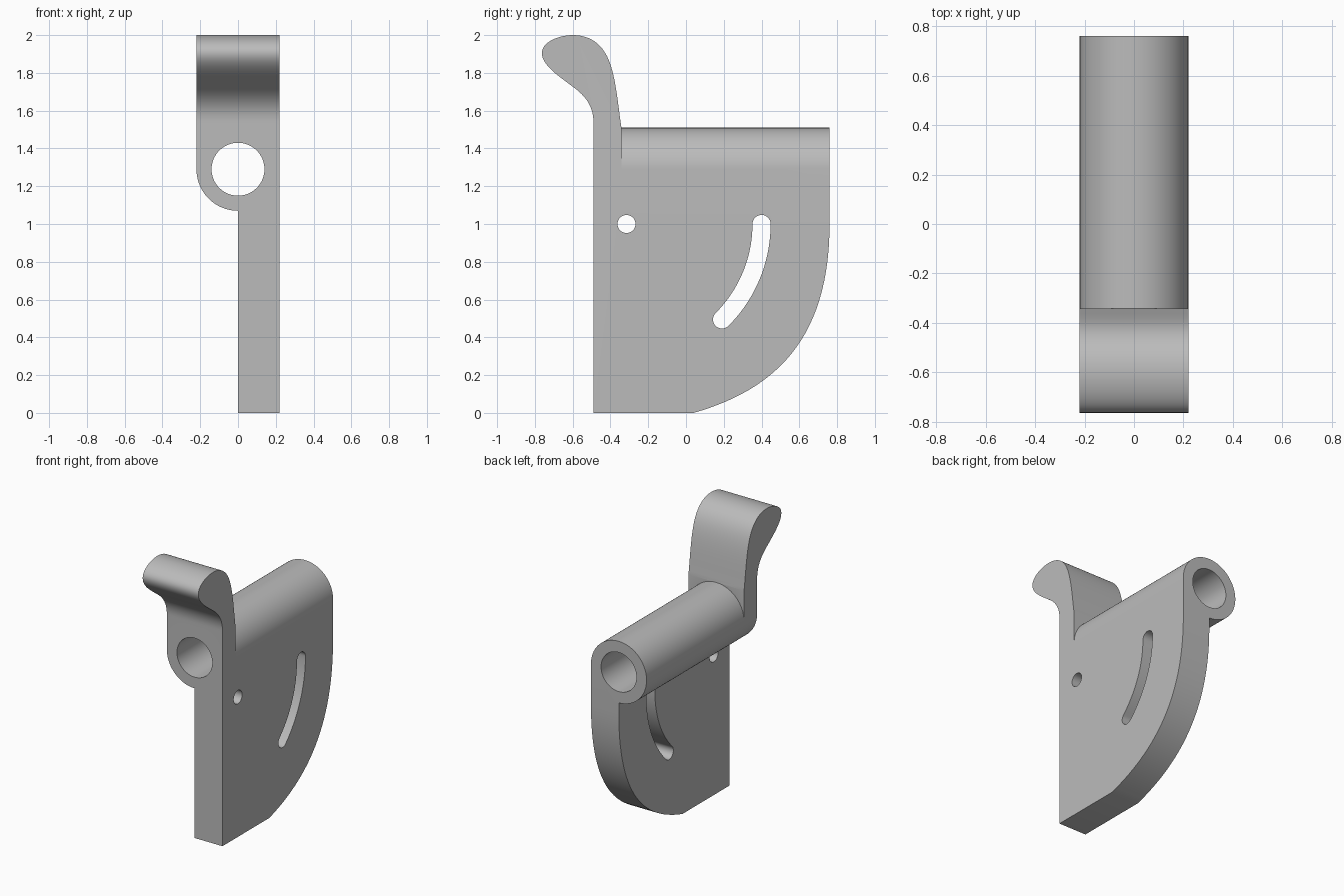
import bpy, bmesh, math
from mathutils import Vector

if "Cube" in bpy.data.objects:
    bpy.data.objects.remove(bpy.data.objects["Cube"])

grey = bpy.data.materials.new("plain grey")
grey.diffuse_color = (0.5, 0.5, 0.5, 1)
grey.use_nodes = True
grey.node_tree.nodes["Principled BSDF"].inputs["Base Color"].default_value = grey.diffuse_color


def bezier(p0, p1, p2, p3, n=14):
    """Points on a cubic curve, without the last one."""
    p0, p1, p2, p3 = map(Vector, (p0, p1, p2, p3))
    return [tuple(p0 * (1 - t) ** 3 + p1 * 3 * t * (1 - t) ** 2
                  + p2 * 3 * t * t * (1 - t) + p3 * t ** 3)
            for t in (i / n for i in range(n))]


def arc(cx, cy, r, a0, a1, n):
    return [(cx + r * math.cos(math.radians(a0 + (a1 - a0) * i / n)),
             cy + r * math.sin(math.radians(a0 + (a1 - a0) * i / n))) for i in range(n + 1)]


def extrude(name, profile, axis, lo, hi):
    """Prism from a 2D outline: (y, z) along x or (x, z) along y."""
    bm = bmesh.new()
    place = (lambda p, d: (d, p[0], p[1])) if axis == 'x' else (lambda p, d: (p[0], d, p[1]))
    a = [bm.verts.new(place(p, lo)) for p in profile]
    b = [bm.verts.new(place(p, hi)) for p in profile]
    bm.faces.new(a)
    bm.faces.new(b[::-1])
    for i in range(len(a)):
        j = (i + 1) % len(a)
        bm.faces.new((a[i], b[i], b[j], a[j]))
    bmesh.ops.recalc_face_normals(bm, faces=bm.faces)
    mesh = bpy.data.meshes.new(name)
    bm.to_mesh(mesh)
    bm.free()
    mesh.materials.append(grey)
    ob = bpy.data.objects.new(name, mesh)
    bpy.context.collection.objects.link(ob)
    return ob


def boolean(ob, other, operation):
    mod = ob.modifiers.new(operation.lower(), 'BOOLEAN')
    mod.operation, mod.solver, mod.object = operation, 'EXACT', other
    bpy.context.view_layer.objects.active = ob
    bpy.ops.object.modifier_apply(modifier=mod.name)
    bpy.data.objects.remove(other)


W, TZ = 0.22, 1.29          # half width, tube axis height
FRONT, BACK = -0.49, 0.76

# Plate with the tube along its top edge
section = arc(0, TZ, W, 0, 270, 60) + [(0, 0), (W, 0)]
bracket = extrude("bracket", section, 'y', FRONT, BACK)

# Rounded lower back corner
corner = bezier((0.04, 0), (0.46, 0.12), (0.76, 0.38), (BACK, 1.0), 28)
corner += [(BACK, 1.0), (1, 1.0), (1, -0.2), (-0.03, -0.2), (0.02, -0.01)]
boolean(bracket, extrude("corner_cutter", corner, 'x', -0.5, 0.5), 'DIFFERENCE')

# Curled finger lever
finger = [(FRONT, TZ)]
finger += bezier((FRONT, 1.54), (-0.49, 1.62), (-0.53, 1.675), (-0.59, 1.72))
finger += bezier((-0.59, 1.72), (-0.67, 1.78), (-0.763, 1.84), (-0.763, 1.905))
finger += bezier((-0.763, 1.905), (-0.763, 1.965), (-0.67, 2.0), (-0.6, 2.0))
finger += bezier((-0.6, 2.0), (-0.50, 2.0), (-0.435, 1.945), (-0.402, 1.85))
finger += bezier((-0.402, 1.85), (-0.37, 1.76), (-0.36, 1.63), (-0.342, 1.51))
finger += [(-0.342, 1.51), (-0.342, TZ)]
boolean(bracket, extrude("finger", finger, 'x', -W, W), 'UNION')

# Tube bore
bore = arc(0, TZ, 0.14, 0, 360, 64)[:-1]
boolean(bracket, extrude("bore_cutter", bore, 'y', -1, 1), 'DIFFERENCE')

# Pivot hole and the curved slot around it
R = 0.048
px, pz, sweep, reach = -0.315, 1.0, -45, 0.715
pivot = arc(px, pz, R, 0, 360, 32)[:-1]
boolean(bracket, extrude("pivot_cutter", pivot, 'x', -0.5, 0.5), 'DIFFERENCE')
ex = px + reach * math.cos(math.radians(sweep))
ez = pz + reach * math.sin(math.radians(sweep))
slot = arc(px + reach, pz, R, 0, 180, 14)
slot += arc(px, pz, reach - R, 0, sweep, 20)[1:-1]
slot += arc(ex, ez, R, sweep + 180, sweep + 360, 14)
slot += arc(px, pz, reach + R, sweep, 0, 20)[1:-1]
boolean(bracket, extrude("slot_cutter", slot, 'x', -0.5, 0.5), 'DIFFERENCE')

# Smooth the curved faces, keep the edges crisp
bpy.ops.object.select_all(action='DESELECT')
bracket.select_set(True)
bpy.context.view_layer.objects.active = bracket
bpy.ops.object.shade_smooth_by_angle(angle=math.radians(25))
